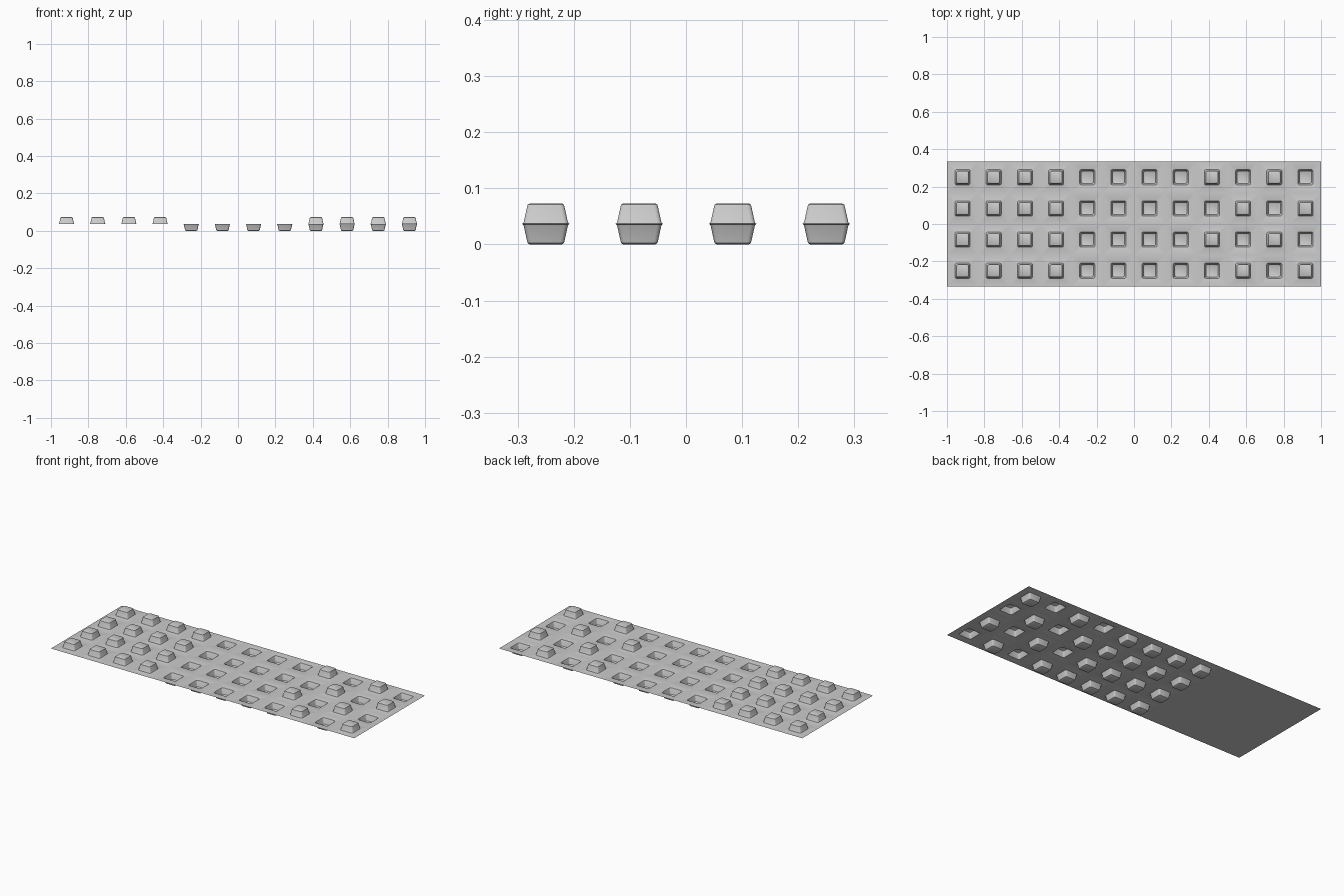
import bpy, bmesh, math

if "Cube" in bpy.data.objects:
    bpy.data.objects.remove(bpy.data.objects["Cube"])

COLS, ROWS = 12, 4
CELL = 2.0 / COLS
MID = 0.0366          # height of the flat sheet
CORNER_STEPS = 3
# half width, height away from the sheet, corner radius
PROFILE = [(0.0430, 0.0, 0.010), (0.0408, 0.0008, 0.009), (0.0393, 0.0035, 0.008),
           (0.0335, 0.0300, 0.007), (0.0322, 0.0343, 0.007), (0.0285, 0.0366, 0.006)]

grey = bpy.data.materials.new("light grey")
grey.diffuse_color = (0.60, 0.60, 0.60, 1)
grey.use_nodes = True
grey.node_tree.nodes["Principled BSDF"].inputs["Base Color"].default_value = grey.diffuse_color


def ring(bm, cx, cy, half, z, r):
    """Rounded square loop, counter-clockwise from the +x +y corner."""
    out = []
    for k in range(4):
        a0 = k * math.pi / 2
        sx, sy = [(1, 1), (-1, 1), (-1, -1), (1, -1)][k]
        for i in range(CORNER_STEPS + 1):
            a = a0 + i / CORNER_STEPS * math.pi / 2
            out.append(bm.verts.new((cx + sx * (half - r) + r * math.cos(a),
                                     cy + sy * (half - r) + r * math.sin(a), z)))
    return out


def add_cell(bm, cx, cy, sign):
    """One square of sheet with a rounded stud pressed up (1) or down (-1)."""
    rings = [ring(bm, cx, cy, h, MID + sign * z, r) for h, z, r in PROFILE]
    n = len(rings[0])
    for a, b in zip(rings, rings[1:]):
        for i in range(n):
            j = (i + 1) % n
            bm.faces.new((a[i], a[j], b[j], b[i]))
    bm.faces.new(rings[-1])
    # flat surround
    c = [bm.verts.new((cx + sx * CELL / 2, cy + sy * CELL / 2, MID))
         for sx, sy in [(1, 1), (-1, 1), (-1, -1), (1, -1)]]
    m, a = CORNER_STEPS + 1, rings[0]
    for k in range(4):
        for i in range(CORNER_STEPS):
            bm.faces.new((c[k], a[k * m + i + 1], a[k * m + i]))
        bm.faces.new((c[k], c[(k + 1) % 4], a[(k + 1) * m % n], a[k * m + m - 1]))


def finish(name, bm):
    bmesh.ops.remove_doubles(bm, verts=bm.verts, dist=1e-5)
    me = bpy.data.meshes.new(name)
    bm.to_mesh(me)
    bm.free()
    ob = bpy.data.objects.new(name, me)
    bpy.context.collection.objects.link(ob)
    me.materials.append(grey)
    bpy.ops.object.select_all(action='DESELECT')
    ob.select_set(True)
    bpy.context.view_layer.objects.active = ob
    bpy.ops.object.shade_smooth_by_angle(angle=math.radians(35))
    return ob


def section(name, first, rule):
    bm = bmesh.new()
    for c in range(first, first + 4):
        for r in range(ROWS):
            add_cell(bm, -1 + (c + 0.5) * CELL, (r - 1.5) * CELL, rule(c, r))
    return finish(name, bm)


# three patterns side by side: raised, sunken, alternating
section("raised_stud_panel", 0, lambda c, r: 1)
section("sunken_stud_panel", 4, lambda c, r: -1)
section("checker_stud_panel", 8, lambda c, r: 1 if (c + r) % 2 else -1)

# flat underside closing the raised studs
bm = bmesh.new()
h = ROWS * CELL / 2
z = MID - 0.0004
bm.faces.new([bm.verts.new(p) for p in
              [(-1, -h, z), (-1, h, z), (-1 + 4 * CELL, h, z), (-1 + 4 * CELL, -h, z)]])
finish("raised_panel_backing", bm)
